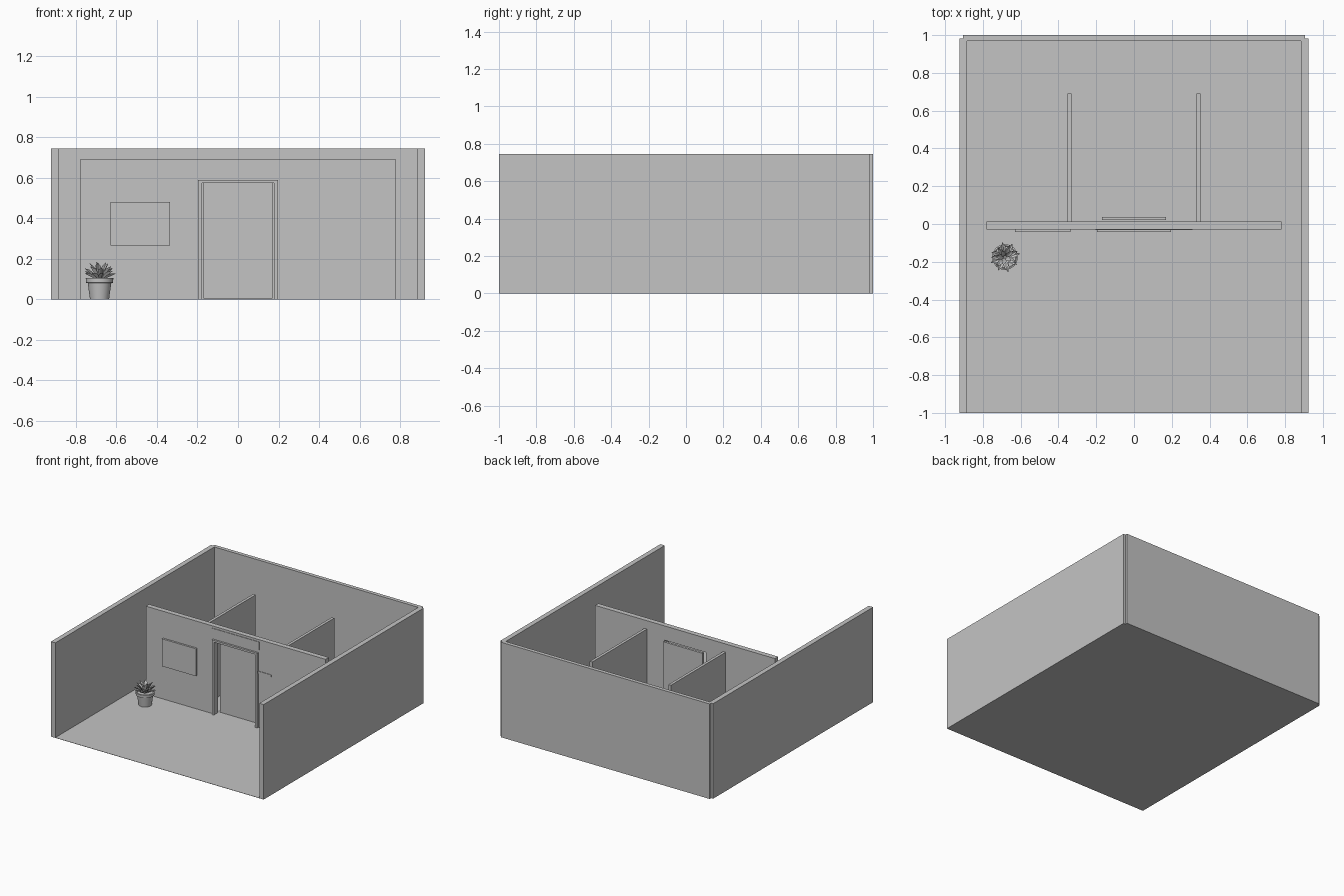
import bpy, bmesh, math, random
from mathutils import Matrix, Vector

cube = bpy.data.objects.get("Cube")
if cube:
    bpy.data.objects.remove(cube, do_unlink=True)

grey = bpy.data.materials.new("plain grey")
grey.use_nodes = True
grey.diffuse_color = (0.55, 0.55, 0.55, 1)
shader = next(n for n in grey.node_tree.nodes if n.type == 'BSDF_PRINCIPLED')
shader.inputs["Base Color"].default_value = grey.diffuse_color


def finish(name, bm):
    bmesh.ops.recalc_face_normals(bm, faces=bm.faces)
    mesh = bpy.data.meshes.new(name)
    bm.to_mesh(mesh)
    bm.free()
    mesh.materials.append(grey)
    ob = bpy.data.objects.new(name, mesh)
    bpy.context.collection.objects.link(ob)
    return ob


def box(name, x, y, z):
    """Box from (min, max) pairs along each axis."""
    bm = bmesh.new()
    bmesh.ops.create_cube(bm, size=1)
    for v in bm.verts:
        v.co = [(a + b) / 2 + c * (b - a) for c, (a, b) in zip(v.co, (x, y, z))]
    return finish(name, bm)


def archway(name, outer, top, inner, inner_top, y):
    """Upside-down U profile, extruded in y: a wall or trim with a doorway."""
    pts = [(-outer, 0), (-outer, top), (outer, top), (outer, 0),
           (inner, 0), (inner, inner_top), (-inner, inner_top), (-inner, 0)]
    bm = bmesh.new()
    face = bm.faces.new([bm.verts.new((px, y[0], pz)) for px, pz in pts])
    out = bmesh.ops.extrude_face_region(bm, geom=[face])
    moved = [g for g in out["geom"] if isinstance(g, bmesh.types.BMVert)]
    bmesh.ops.translate(bm, verts=moved, vec=(0, y[1] - y[0], 0))
    return finish(name, bm)


# Room shell, open at the front and above
HEIGHT = 0.745
box("floor", (-0.905, 0.905), (-1, 1), (0, 0.002))
box("back_wall", (-0.905, 0.905), (0.97, 1), (0, HEIGHT))
for side, s in (("left", 1), ("right", -1)):
    box(side + "_wall", sorted((s * 0.885, s * 0.923)), (-1, 0.983), (0, HEIGHT))
    box(side + "_divider", sorted((s * 0.33, s * 0.352)), (0.01, 0.69), (0, 0.625))

# Partition with doorway, trim and door panel behind it
archway("partition_wall", 0.78, 0.69, 0.18, 0.578, (-0.028, 0.012))
archway("door_frame", 0.197, 0.588, 0.178, 0.573, (-0.043, -0.028))
box("door", (-0.17, 0.17), (0.02, 0.038), (0.003, 0.578))

# Things mounted on the partition
box("wall_board", (-0.63, -0.335), (-0.043, -0.028), (0.265, 0.48))
box("sign_above_door", (-0.205, 0.205), (-0.032, -0.028), (0.61, 0.673))
box("door_side_plate", (0.197, 0.31), (-0.032, -0.028), (0.425, 0.443))

# Flower pot: lathed profile
PLANT = Vector((-0.683, -0.175, 0))
bm = bmesh.new()
profile = [(0, 0), (0.047, 0), (0.058, 0.08), (0.067, 0.082), (0.068, 0.104),
           (0.06, 0.106), (0.057, 0.092), (0, 0.092)]
verts = [bm.verts.new((r, 0, z)) for r, z in profile]
edges = [bm.edges.new(pair) for pair in zip(verts, verts[1:])]
bmesh.ops.spin(bm, geom=verts + edges, cent=(0, 0, 0), axis=(0, 0, 1),
               angle=math.tau, steps=32)
bmesh.ops.remove_doubles(bm, verts=bm.verts, dist=0.0005)
pot = finish("plant_pot", bm)
pot.location = PLANT
bpy.context.view_layer.objects.active = pot
pot.select_set(True)
bpy.ops.object.shade_smooth_by_angle(angle=math.radians(35))

# Rosette of folded pointed leaves, in rings from flat to upright
random.seed(4)
bm = bmesh.new()
stations = [(0, 0.006), (0.35, 0.012), (0.7, 0.012), (1, 0.0008)]
for count, tilt, length in ((8, 38, 0.082), (7, 56, 0.09), (5, 76, 0.095)):
    for i in range(count):
        turn = math.tau * i / count + tilt + random.uniform(-0.15, 0.15)
        rise = math.radians(tilt + random.uniform(-6, 6))
        spin = Matrix.Rotation(turn, 4, 'Z')
        rings = []
        for t, width in stations:
            # leaf bows outward toward its tip
            angle = rise + 0.35 * (0.5 - t)
            out = 0.006 + length * t * math.cos(angle)
            up = 0.094 + length * t * math.sin(angle)
            lift = width * 0.45
            section = [(out, -width, up + lift), (out, 0, up),
                       (out, width, up + lift), (out + lift, 0, up - lift)]
            rings.append([bm.verts.new(spin @ Vector(p)) for p in section])
        for a, b in zip(rings, rings[1:]):
            for k in range(4):
                n = (k + 1) % 4
                bm.faces.new((a[k], a[n], b[n], b[k]))
        bm.faces.new(rings[0])
        bm.faces.new(rings[-1])
leaves = finish("plant_leaves", bm)
leaves.location = PLANT
